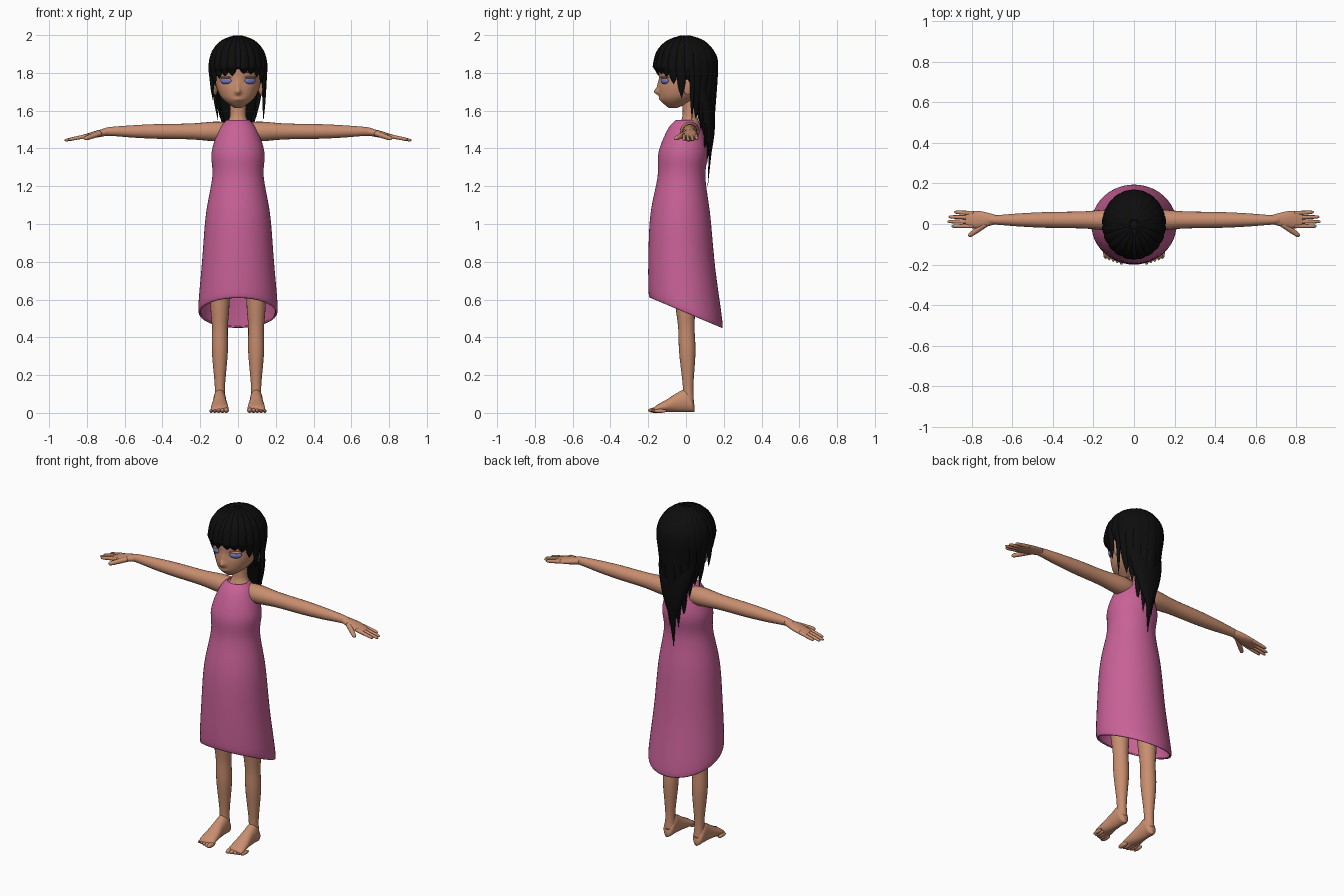
import bpy, bmesh
from math import sin, cos, pi, radians, exp
from mathutils import Vector

old = bpy.data.objects.get("Cube")
if old:
    bpy.data.objects.remove(old)


def material(name, red, green, blue):
    colour = (red, green, blue, 1)
    mat = bpy.data.materials.new(name)
    mat.use_nodes = True
    mat.diffuse_color = colour
    mat.node_tree.nodes["Principled BSDF"].inputs["Base Color"].default_value = colour
    return mat


SKIN = material("warm skin", .58, .27, .16)
PINK = material("pink cloth", .58, .12, .31)
HAIR = material("black hair", .004, .004, .004)
BLUE = material("blue eyes", .17, .19, .52)
BROWN = material("brown brow", .2, .08, .05)
X, Y, Z = Vector((1, 0, 0)), Vector((0, 1, 0)), Vector((0, 0, 1))


def smooth_rows(rows, steps):
    """Catmull-Rom interpolation of the section rows."""
    result = []
    last = len(rows) - 1
    for i in range(last):
        before, start, end, after = rows[max(i - 1, 0)], rows[i], rows[i + 1], rows[min(i + 2, last)]
        for step in range(steps):
            t = step / steps
            result.append([
                b + t / 2 * (c - a + t * (2 * a - 5 * b + 4 * c - d + t * (3 * (b - c) + d - a)))
                for a, b, c, d in zip(before, start, end, after)])
    return result + [list(rows[last])]


def loft(name, rows, mat, ref=Z, axis=None, sides=20, steps=5, caps=True):
    """Skin elliptical sections (x, y, z, half width, half height) along a path."""
    rows = smooth_rows(rows, steps)
    centres = [Vector(row[:3]) for row in rows]
    bm, rings = bmesh.new(), []
    for i, (centre, row) in enumerate(zip(centres, rows)):
        ahead, behind = centres[min(i + 1, len(rows) - 1)], centres[max(i - 1, 0)]
        along = axis or (ahead - behind).normalized()
        across = ref.cross(along).normalized()
        up = along.cross(across)
        width, height = (max(size, .001) for size in row[3:])
        angles = [2 * pi * k / sides for k in range(sides)]
        rings.append([bm.verts.new(centre + across * width * cos(a) + up * height * sin(a))
                      for a in angles])
    for low, high in zip(rings, rings[1:]):
        for k in range(sides):
            bm.faces.new((low[k - 1], low[k], high[k], high[k - 1]))
    if caps:
        bm.faces.new(rings[0][::-1])
        bm.faces.new(rings[-1])
    mesh = bpy.data.meshes.new(name)
    bm.to_mesh(mesh)
    bm.free()
    mesh.shade_smooth()
    mesh.materials.append(mat)
    ob = bpy.data.objects.new(name, mesh)
    bpy.context.collection.objects.link(ob)
    return ob


def column(name, profile, mat, depth, shift, x=0, **options):
    """Upright loft from (height, half width) pairs; shift(z) gives the y position."""
    rows = [(x, shift(z), z, width, width * depth) for z, width in profile]
    return loft(name, rows, mat, ref=Y, axis=Z, **options)


def finger(name, start, end, radius):
    """Tapered digit with a rounded tip."""
    start, end = Vector(start), Vector(end)
    rows = [(*start.lerp(end, t), radius * w, radius * w)
            for t, w in ((0, 1), (.5, .9), (.9, .7), (1, .2))]
    loft(name, rows, SKIN, sides=10)


def ball(name, loc, size, mat, turn=0):
    bpy.ops.mesh.primitive_uv_sphere_add(segments=24, location=loc, rotation=(0, 0, turn))
    ob = bpy.context.object
    ob.name, ob.scale = name, size
    ob.data.materials.append(mat)
    ob.data.shade_smooth()
    return ob


# Dress: open oval tube whose hem dips toward the back
HEM, NECKLINE = .53, 1.55
dress = column(
    "dress", [(HEM, .2), (.56, .21), (.8, .19), (1.05, .17), (1.25, .136), (1.38, .14), (1.5, .1),
              (NECKLINE, .06)],
    PINK, .93, lambda z: -.03 * sin(pi * (z - HEM) / (NECKLINE - HEM)), sides=48, caps=False)
for v in dress.data.vertices:
    v.co.z -= .42 * v.co.y * max(0, min(1, 2 - v.co.z / HEM))
cloth = dress.modifiers.new("cloth", "SOLIDIFY")
cloth.thickness, cloth.offset = .008, -1

# Neck and head, with the chin drawn forward
column("neck", [(1.49, .08), (1.54, .055), (1.58, .042), (1.67, .044)], SKIN, .9, lambda z: .02)
head = column(
    "head", [(1.615, .02), (1.65, .07), (1.69, .1), (1.76, .12), (1.87, .117), (1.96, .05)],
    SKIN, 1.18, lambda z: -.6 * max(0, 1.73 - z), sides=72, steps=8)


def bump(co, x, z, width, height):
    return exp(-((abs(co.x) - x) / width) ** 2 - ((co.z - z) / height) ** 2)


# Nose, bridge, lips and eye sockets
for v in head.data.vertices:
    if v.co.y < -.04:
        v.co.y -= (.025 * bump(v.co, 0, 1.7, .014, .016) + .01 * bump(v.co, 0, 1.73, .012, .03)
                   + .006 * bump(v.co, 0, 1.66, .025, .01) - .008 * bump(v.co, .06, 1.76, .03, .02))

for s, tag in ((1, "left"), (-1, "right")):
    # Eye, lid, brow and ear
    ball(f"{tag}_eye", (s * .063, -.113, 1.758), (.034, .015, .018), BLUE, s * .5)
    ball(f"{tag}_eyelid", (s * .063, -.113, 1.776), (.036, .016, .006), SKIN, s * .5)
    ball(f"{tag}_eyebrow", (s * .058, -.123, 1.805), (.03, .007, .003), BROWN, s * .5)
    ball(f"{tag}_ear", (s * .121, .01, 1.725), (.012, .026, .043), SKIN, s * .3)

    # Arm and flattened palm, sinking slightly past the wrist
    wrist, level = .68, 1.49

    def sink(x):
        return level - max(0, x - wrist) / 5

    arm = [(.05, .046), (.12, .052), (.25, .042), (.42, .039), (.55, .033), (wrist, .023), (.72, .02)]
    loft(f"{tag}_arm", [(s * x, .02, sink(x), r, r) for x, r in arm], SKIN, axis=X * s)
    palm = [(wrist, .022, .02), (.74, .038, .019), (.79, .043, .014), (.83, .036, .009)]
    loft(f"{tag}_palm", [(s * x, .022, sink(x), w, h) for x, w, h in palm], SKIN, axis=X * s)

    # Four fanned fingers and a thumb
    for i in range(4):
        y, tip = .021 * i - .01, .89 + .03 * sin(i + .3)
        finger(f"{tag}_finger_{i + 1}", (s * .79, y, sink(.79)), (s * tip, y * 1.1, sink(tip)), .011)
    finger(f"{tag}_thumb", (s * .73, 0, sink(.73)), (s * .815, -.06, sink(.88)), .015)

    # Leg, foot and toes
    column(f"{tag}_leg", [(.05, .03), (.14, .027), (.32, .042), (.45, .042), (.56, .05), (.78, .06)],
           SKIN, 1.03, lambda z: .012 - z * z / 20, x=s * .096)
    foot = [(.044, .012, .02), (.03, .03, .04), (0, .034, .06), (-.05, .036, .05),
            (-.1, .043, .034), (-.15, .047, .02), (-.17, .04, .012)]
    loft(f"{tag}_foot", [(s * .097, y, h + .004, w, h) for y, w, h in foot], SKIN, axis=-Y)
    for i in range(5):
        r = .014 - .001 * i
        ball(f"{tag}_toe_{i + 1}", (s * (.062 + .02 * i), .007 * i - .165, r), (r, .035, r), SKIN)

# Hair cap: ellipsoid cut along a hairline that falls toward the back
CENTRE = Vector((0, -.003, 1.838))
SIZE = Vector((.145, .16, .149))
cap = ball("hair_cap", CENTRE, SIZE, HAIR)
bm = bmesh.new()
bm.from_mesh(cap.data)
bare = [v for v in bm.verts if v.co.z < -.62 - .66 * v.co.y]
bmesh.ops.delete(bm, geom=bare, context="VERTS")
bm.to_mesh(cap.data)
bm.free()

# Hair mass gathered behind the neck
column("back_hair", [(1.8, .125), (1.65, .11), (1.5, .07), (1.36, .015)], HAIR, .5,
       lambda z: .125 - .4 * (z - 1.36) ** 2)


def lock(name, angle, tip, width, pull):
    """Pointed strand from the crown, over the skull and down to the tip height."""
    c, s = cos(radians(angle)), sin(radians(angle))
    thick = .013
    rows = []
    for polar, taper in ((8, .35), (35, .8), (62, 1), (90, 1)):
        out, rise = sin(radians(polar)), cos(radians(polar))
        rows.append((SIZE.x * out * c, SIZE.y * out * s + CENTRE.y, CENTRE.z + SIZE.z * rise,
                     thick, width * taper))
    for t, taper in ((.35, .9), (.7, .6), (1, .03)):
        keep = 1 - pull * t
        rows.append((SIZE.x * c * keep, SIZE.y * s * keep, CENTRE.z + (tip - CENTRE.z) * t,
                     thick * taper, width * taper))
    loft(name, rows, HAIR, ref=Vector((-s, c, 0)), sides=10)


# Fringe, spreading from the brow to the temples on both sides
lock("fringe_middle", -90, 1.83, .02, .03)
for s, tag in ((1, "left"), (-1, "right")):
    for i in range(5):
        tip = 1.79 + s * .005 - .002 * i ** 3
        lock(f"{tag}_fringe_{i + 1}", s * (13 + 17 * i) - 90, tip, .028, .07)
    lock(f"{tag}_temple", s * 98 - 90, 1.75, .032, .07)

# Long locks down the back, longest in the middle, and thin strands by the shoulders
for i in range(-4, 5):
    lock(f"back_lock_{i + 5}", 90 + 16 * i, 1.2 + .09 * abs(i) + .03 * (i % 2), .036, .28)
lock("left_thin_strand", 12, 1.55, .014, .05)
lock("right_side_strand", 168, 1.55, .028, .25)
